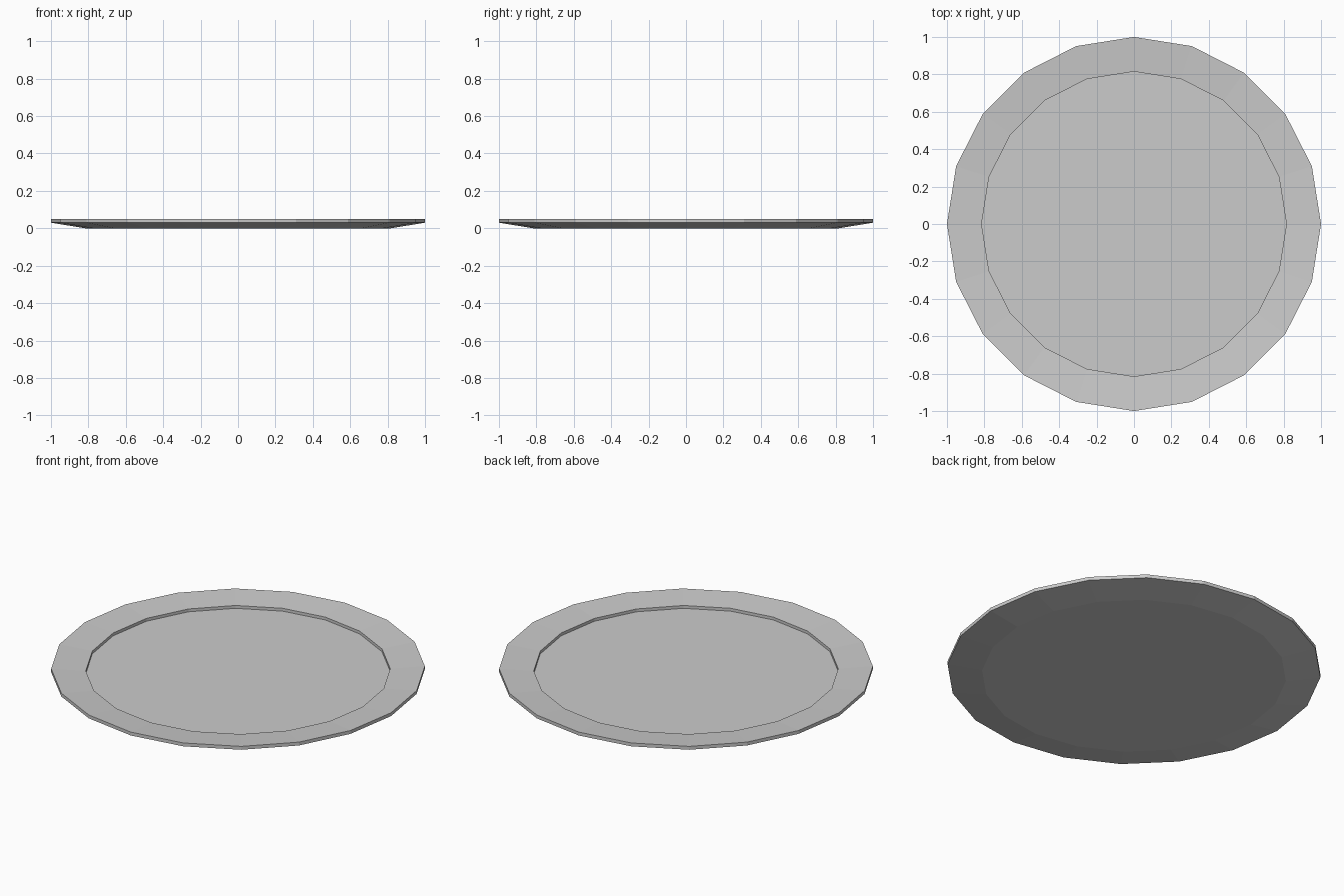
import bpy, bmesh
from math import cos, sin, pi

if "Cube" in bpy.data.objects:
    bpy.data.objects.remove(bpy.data.objects["Cube"])

SIDES = 20
# Profile (radius, height) from underside centre outwards and back to the dish floor
PROFILE = [(0.815, 0.0), (1.0, 0.03), (1.0, 0.05), (0.815, 0.036), (0.815, 0.019)]

bm = bmesh.new()
rings = [[bm.verts.new((r * cos(2 * pi * i / SIDES), r * sin(2 * pi * i / SIDES), z))
          for i in range(SIDES)] for r, z in PROFILE]

# Underside, outer edge, sloping rim and inner wall
for low, high in zip(rings, rings[1:]):
    for i in range(SIDES):
        j = (i + 1) % SIDES
        bm.faces.new((low[i], low[j], high[j], high[i]))

# Flat base and dish floor
bm.faces.new(rings[0][::-1])
bm.faces.new(rings[-1])
bmesh.ops.recalc_face_normals(bm, faces=bm.faces)

mesh = bpy.data.meshes.new("plate")
bm.to_mesh(mesh)
bm.free()
plate = bpy.data.objects.new("plate", mesh)
bpy.context.collection.objects.link(plate)
